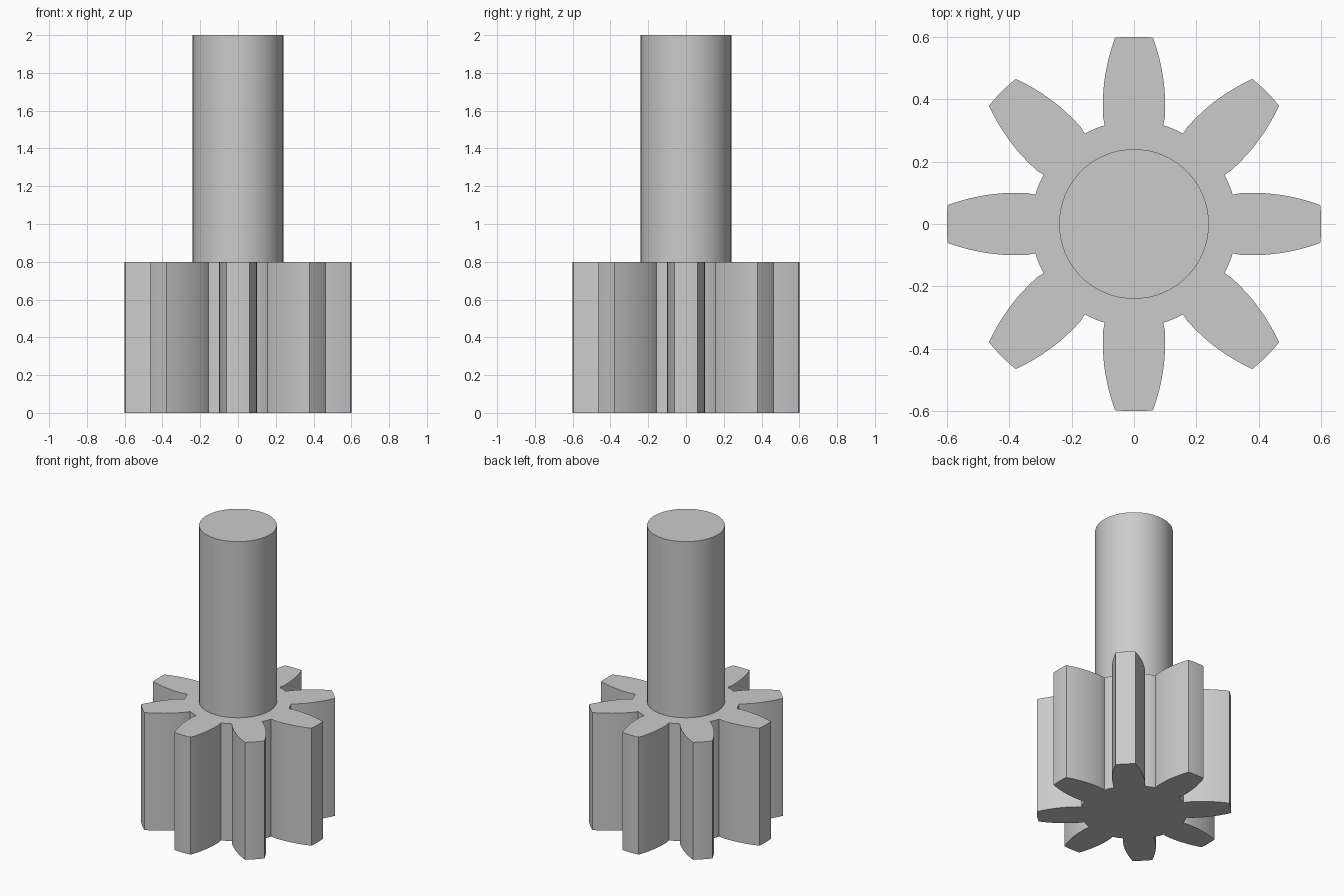
import bpy
import bmesh
from math import sin, cos, radians, atan2, hypot, pi

if "Cube" in bpy.data.objects:
    bpy.data.objects.remove(bpy.data.objects["Cube"])

TEETH = 8
ROOT_R, TIP_R = 0.33, 0.6
GEAR_H, SHAFT_TOP, SHAFT_R = 0.8, 2.0, 0.24

# Single grey metal
metal = bpy.data.materials.new("grey_metal")
metal.use_nodes = True
colour = (0.6, 0.6, 0.6, 1)
metal.diffuse_color = colour
metal.node_tree.nodes["Principled BSDF"].inputs["Base Color"].default_value = colour


def extrude_profile(name, points, z0, z1):
    """Closed flat outline raised into a solid."""
    bm = bmesh.new()
    face = bm.faces.new([bm.verts.new((x, y, z0)) for x, y in points])
    top = bmesh.ops.extrude_face_region(bm, geom=[face])["geom"]
    bmesh.ops.translate(bm, vec=(0, 0, z1 - z0),
                        verts=[v for v in top if isinstance(v, bmesh.types.BMVert)])
    bmesh.ops.recalc_face_normals(bm, faces=bm.faces)
    mesh = bpy.data.meshes.new(name)
    bm.to_mesh(mesh)
    bm.free()
    obj = bpy.data.objects.new(name, mesh)
    bpy.context.collection.objects.link(obj)
    mesh.materials.append(metal)
    bpy.ops.object.select_all(action="DESELECT")
    obj.select_set(True)
    bpy.context.view_layer.objects.active = obj
    bpy.ops.object.shade_smooth_by_angle(angle=radians(20))
    return obj


def arc(radius, a0, a1, steps):
    return [(radius, a0 + (a1 - a0) * i / steps) for i in range(steps + 1)]


# Bulging tooth flank as (distance along the tooth, half width)
flank = []
for i in range(13):
    x = 0.316 + (0.597 - 0.316) * i / 12
    flank.append((x, 0.1 - 0.83 * (x - 0.38) ** 2 - (0.003 if i == 0 else 0)))
upper = [(hypot(x, w), atan2(w, x)) for x, w in flank]
lower = [(r, -a) for r, a in upper]

# One tooth followed by the root arc to the next
pitch = 2 * pi / TEETH
tip = arc(TIP_R, lower[-1][1], upper[-1][1], 6)
root = arc(ROOT_R, upper[0][1], pitch - upper[0][1], 6)
tooth = lower[:-1] + tip + upper[-2::-1] + root[1:-1]
outline = [(r * cos(a + k * pitch), r * sin(a + k * pitch))
           for k in range(TEETH) for r, a in tooth]
extrude_profile("pinion_gear", outline, 0, GEAR_H)

# Round shaft rising from the gear
circle = [(r * cos(a), r * sin(a)) for r, a in arc(SHAFT_R, 0, 2 * pi, 64)[:-1]]
extrude_profile("drive_shaft", circle, GEAR_H, SHAFT_TOP)
